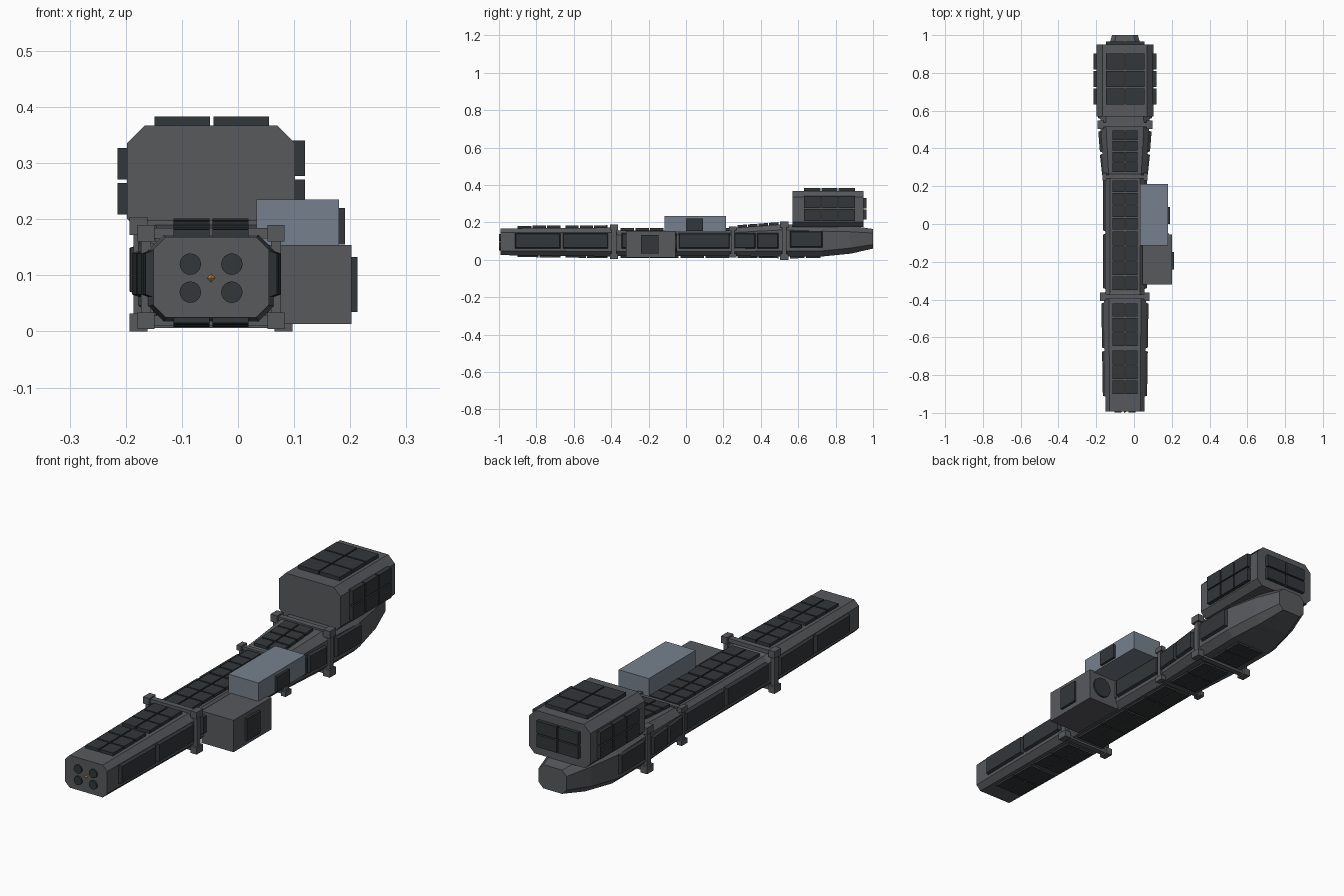
import bpy, bmesh, math
from mathutils import Matrix

if "Cube" in bpy.data.objects:
    bpy.data.objects.remove(bpy.data.objects["Cube"])

CX = -0.048  # hull axis in x


def material(name, rgb):
    m = bpy.data.materials.new(name)
    m.diffuse_color = (*rgb, 1)
    m.use_nodes = True
    m.node_tree.nodes["Principled BSDF"].inputs["Base Color"].default_value = m.diffuse_color
    return m


HULL = material("hull_grey", (0.095, 0.1, 0.108))
PLATE = material("plate_dark", (0.032, 0.038, 0.041))
STEEL = material("steel_blue", (0.18, 0.22, 0.27))
ORANGE = material("orange_light", (0.75, 0.3, 0.06))


def finish(name, bm, mat):
    bmesh.ops.recalc_face_normals(bm, faces=bm.faces)
    me = bpy.data.meshes.new(name)
    bm.to_mesh(me)
    bm.free()
    me.materials.append(mat)
    ob = bpy.data.objects.new(name, me)
    bpy.context.collection.objects.link(ob)
    return ob


def add_hex(bm, bottom, top):
    """Six-sided solid from two four-point loops."""
    a = [bm.verts.new(p) for p in bottom]
    b = [bm.verts.new(p) for p in top]
    bm.faces.new(a)
    bm.faces.new(b)
    for i in range(4):
        j = (i + 1) % 4
        bm.faces.new((a[i], a[j], b[j], b[i]))


def add_box(bm, x0, x1, y0, y1, z0, z1):
    loop = [(x0, y0), (x1, y0), (x1, y1), (x0, y1)]
    add_hex(bm, [(x, y, z0) for x, y in loop], [(x, y, z1) for x, y in loop])


def octagon(hw, z0, z1, ct, cb):
    """Chamfered rectangle around the hull axis."""
    half = [(hw - cb, z0), (hw, z0 + cb), (hw, z1 - ct), (hw - ct, z1)]
    return [(CX + x, z) for x, z in half] + [(CX - x, z) for x, z in reversed(half)]


def loft(name, sections, mat):
    bm = bmesh.new()
    rings = [[bm.verts.new((x, y, z)) for x, z in octagon(*s)] for y, *s in sections]
    for r, q in zip(rings, rings[1:]):
        for i in range(8):
            j = (i + 1) % 8
            bm.faces.new((r[i], r[j], q[j], q[i]))
    bm.faces.new(rings[0])
    bm.faces.new(rings[-1])
    return finish(name, bm, mat)


# Main hull: y, half width, bottom, top, top chamfer, bottom chamfer
SECTIONS = [
    (-0.992, 0.103, 0.025, 0.168, 0.022, 0.022),
    (-0.40, 0.112, 0.018, 0.172, 0.027, 0.027),
    (-0.36, 0.104, 0.02, 0.158, 0.025, 0.025),
    (0.24, 0.104, 0.02, 0.158, 0.025, 0.025),
    (0.27, 0.112, 0.02, 0.172, 0.025, 0.025),
    (0.52, 0.13, 0.017, 0.19, 0.03, 0.03),
    (0.73, 0.132, 0.018, 0.188, 0.035, 0.03),
    (0.88, 0.105, 0.033, 0.182, 0.032, 0.03),
    (1.0, 0.068, 0.06, 0.165, 0.022, 0.022),
]
loft("main_hull", SECTIONS, HULL)


def hull_at(y):
    for a, b in zip(SECTIONS, SECTIONS[1:]):
        if a[0] <= y <= b[0]:
            t = (y - a[0]) / (b[0] - a[0])
            return [p + (q - p) * t for p, q in zip(a[1:4], b[1:4])]


def split(a, b, n, gap=0.006):
    step = (b - a + gap) / n
    return [(a + i * step, a + (i + 1) * step - gap) for i in range(n)]


# Armour plates that follow the slope of the hull
T = 0.013
COLS = split(CX - 0.067, CX + 0.067, 2)


def deck_plates(name, y0, y1, rows, index):
    bm = bmesh.new()
    d = T if index == 2 else -0.009
    for ya, yb in split(y0, y1, rows):
        za, zb = hull_at(ya)[index], hull_at(yb)[index]
        for x0, x1 in COLS:
            loop = [(x0, ya, za), (x1, ya, za), (x1, yb, zb), (x0, yb, zb)]
            add_hex(bm, [(x, y, z - d * 0.3) for x, y, z in loop],
                    [(x, y, z + d) for x, y, z in loop])
    finish(name, bm, PLATE)


def side_plates(name, y0, y1, count, z0, z1):
    bm = bmesh.new()
    for ya, yb in split(y0, y1, count):
        for s in (-1, 1):
            xa, xb = hull_at(ya)[0], hull_at(yb)[0]
            loop = [(xa, ya, z0), (xb, yb, z0), (xb, yb, z1), (xa, ya, z1)]
            outer = [(xa, ya + 0.006, z0 + 0.006), (xb, yb - 0.006, z0 + 0.006),
                     (xb, yb - 0.006, z1 - 0.006), (xa, ya + 0.006, z1 - 0.006)]
            add_hex(bm, [(CX + s * (x - 0.004), y, z) for x, y, z in loop],
                    [(CX + s * (x + T), y, z) for x, y, z in outer])
    finish(name, bm, PLATE)


# start, end, rows on top, rows underneath
for i, (a, b, n, m) in enumerate([(-0.9, -0.67, 3, 2), (-0.645, -0.42, 3, 2),
                                  (-0.35, -0.04, 4, 2), (-0.03, 0.23, 4, 2),
                                  (0.275, 0.495, 4, 2)]):
    deck_plates(f"top_plates_{i}", a, b, n, 2)
    deck_plates(f"bottom_plates_{i}", a, b, m, 1)
deck_plates("bottom_plates_stern", 0.555, 0.72, 2, 1)
for i, (a, b, n) in enumerate([(-0.915, -0.67, 1), (-0.66, -0.415, 1), (-0.345, -0.05, 1),
                               (-0.04, 0.235, 1), (0.255, 0.495, 2)]):
    side_plates(f"side_plates_{i}", a, b, n, 0.06, 0.145)
side_plates("side_plates_stern", 0.555, 0.73, 1, 0.065, 0.155)


# Frames round the hull: corner blocks joined by bars
def collar(name, y, hw, z0, z1, size, depth):
    bm = bmesh.new()
    ya, yb = y - depth / 2, y + depth / 2
    for s in (-1, 1):
        x0, x1 = sorted((CX + s * hw, CX + s * (hw - size)))
        for z in (z0, z1 - size):
            add_box(bm, x0, x1, ya, yb, z, z + size)
        add_box(bm, x0 + size * 0.2, x1 - size * 0.2, ya + 0.01, yb - 0.01, z0 + size, z1 - size)
    for z in (z0, z1 - size):
        add_box(bm, CX - hw + size, CX + hw - size, ya + 0.01, yb - 0.01,
                z + size * 0.2, z + size * 0.8)
    finish(name, bm, HULL)


collar("front_collar", -0.385, 0.131, 0.004, 0.19, 0.03, 0.045)
collar("middle_collar", 0.25, 0.12, 0.012, 0.178, 0.022, 0.04)
collar("rear_collar", 0.525, 0.145, 0.0, 0.204, 0.032, 0.045)

# Command block on the stern with its plates
loft("command_block", [(0.57, 0.15, 0.175, 0.367, 0.032, 0.026),
                       (0.95, 0.15, 0.175, 0.367, 0.032, 0.026)], HULL)
bm = bmesh.new()
for ya, yb in split(0.632, 0.903, 3):
    for x0, x1 in split(CX - 0.101, CX + 0.103, 2):
        add_box(bm, x0, x1, ya, yb, 0.362, 0.383)
    for s, top in ((-1, 0.327), (1, 0.34)):
        for z0, z1 in split(0.208, top, 2):
            x0, x1 = sorted((CX + s * 0.145, CX + s * 0.167))
            add_box(bm, x0, x1, ya, yb, z0, z1)
for x0, x1 in split(CX - 0.101, CX + 0.103, 2):
    for z0, z1 in split(0.215, 0.33, 2):
        add_box(bm, x0, x1, 0.945, 0.966, z0, z1)
finish("command_block_plates", bm, PLATE)


# Cargo modules on the right flank
def box(name, mat, *dims):
    bm = bmesh.new()
    add_box(bm, *dims)
    return finish(name, bm, mat)


box("upper_module", STEEL, 0.033, 0.18, -0.115, 0.213, 0.148, 0.235)
box("upper_module_hatch", PLATE, 0.175, 0.191, 0.0, 0.09, 0.155, 0.22)
box("lower_module", HULL, 0.045, 0.202, -0.32, -0.055, 0.013, 0.154)
box("lower_module_hatch", PLATE, 0.197, 0.213, -0.24, -0.147, 0.035, 0.133)


# Discs: bow ports and the port on the lower module
def disc(name, x, y, z, r, depth, mat, sides=24, r2=None):
    bm = bmesh.new()
    bmesh.ops.create_cone(bm, cap_ends=True, segments=sides, radius1=r,
                          radius2=r if r2 is None else r2, depth=depth,
                          matrix=Matrix.Translation((x, y, z)) @ Matrix.Rotation(math.pi / 2, 4, 'X'))
    finish(name, bm, mat)


for i, (sx, sz) in enumerate([(-1, -1), (1, -1), (-1, 1), (1, 1)]):
    disc(f"bow_port_{i}", CX + sx * 0.037, -0.993, 0.095 + sz * 0.025, 0.019, 0.012, PLATE)
disc("bow_light", CX, -0.995, 0.095, 0.009, 0.01, ORANGE, 4, 0.001)
disc("module_port", 0.138, -0.053, 0.085, 0.045, 0.012, PLATE)
